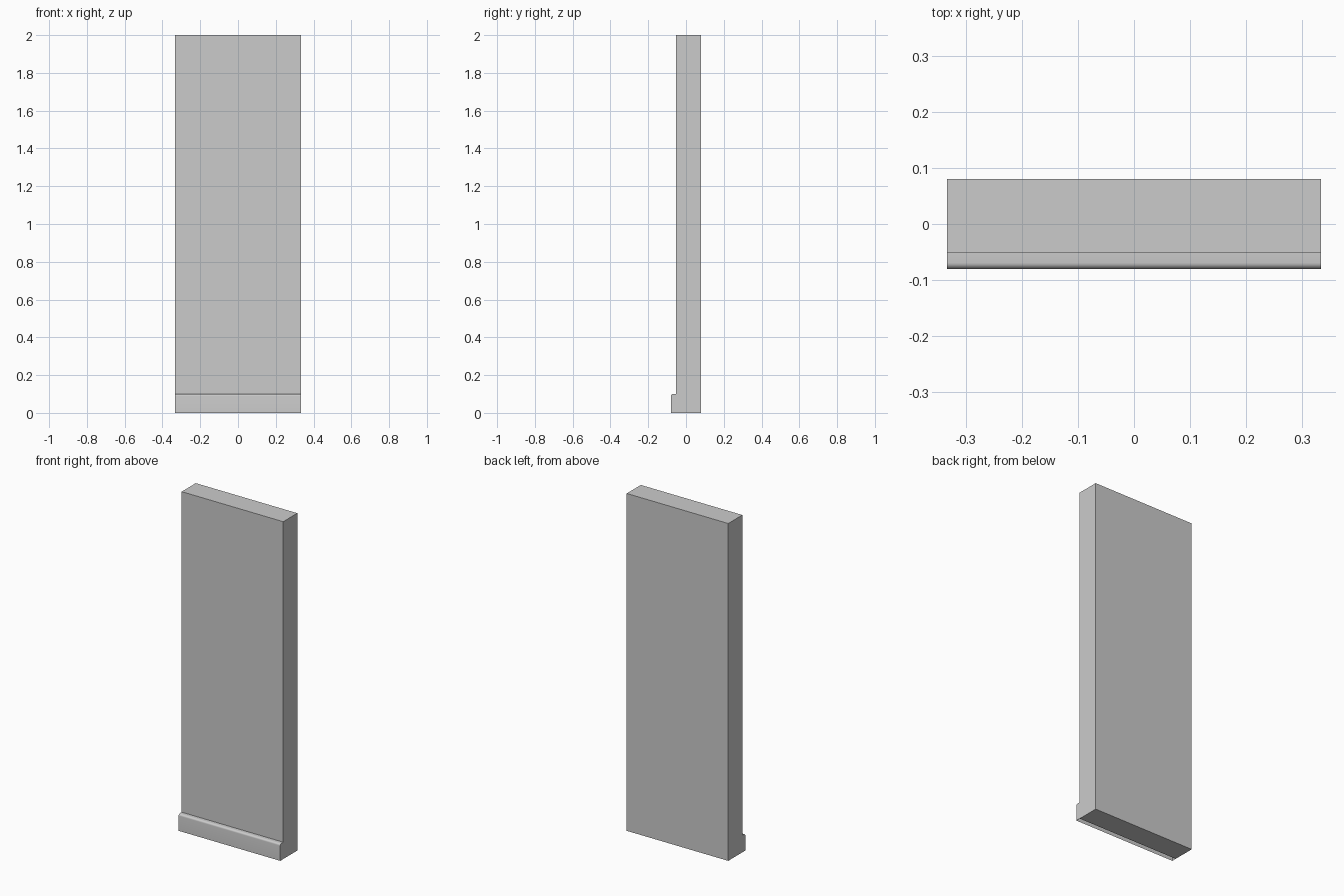
import bpy, bmesh, math

if "Cube" in bpy.data.objects:
    bpy.data.objects.remove(bpy.data.objects["Cube"])

HALF_W = 0.333
BACK, WALL_FRONT, SKIRT_FRONT = 0.08, -0.052, -0.08
HEIGHT, SKIRT_TOP, ROUND = 2.0, 0.10, 0.011


def extrude_profile(name, profile, skip=()):
    """Extrude a closed (y, z) profile across the width; skip listed side faces."""
    bm = bmesh.new()
    left = [bm.verts.new((-HALF_W, y, z)) for y, z in profile]
    right = [bm.verts.new((HALF_W, y, z)) for y, z in profile]
    n = len(profile)
    bm.faces.new(left[::-1])
    bm.faces.new(right)
    strips = []
    for i in range(n):
        j = (i + 1) % n
        strips.append(bm.faces.new((left[i], left[j], right[j], right[i])))
    bmesh.ops.recalc_face_normals(bm, faces=bm.faces)
    bmesh.ops.delete(bm, geom=[strips[i] for i in skip], context='FACES')
    mesh = bpy.data.meshes.new(name)
    bm.to_mesh(mesh)
    bm.free()
    obj = bpy.data.objects.new(name, mesh)
    bpy.context.collection.objects.link(obj)
    return obj


# Wall slab
extrude_profile("wall_panel", [(WALL_FRONT, 0), (BACK, 0),
                               (BACK, HEIGHT), (WALL_FRONT, HEIGHT)])

# Skirting board with rounded top edge, open underneath and against the wall
arc = [(SKIRT_FRONT + ROUND - ROUND * math.sin(a), SKIRT_TOP - ROUND + ROUND * math.cos(a))
       for a in (math.radians(15 * k) for k in range(7))]
profile = [(SKIRT_FRONT, 0), (WALL_FRONT, 0), (WALL_FRONT, SKIRT_TOP)] + arc
skirting = extrude_profile("skirting_board", profile, skip=(0, 1))

bpy.context.view_layer.objects.active = skirting
skirting.select_set(True)
bpy.ops.object.shade_smooth_by_angle(angle=math.radians(30))
